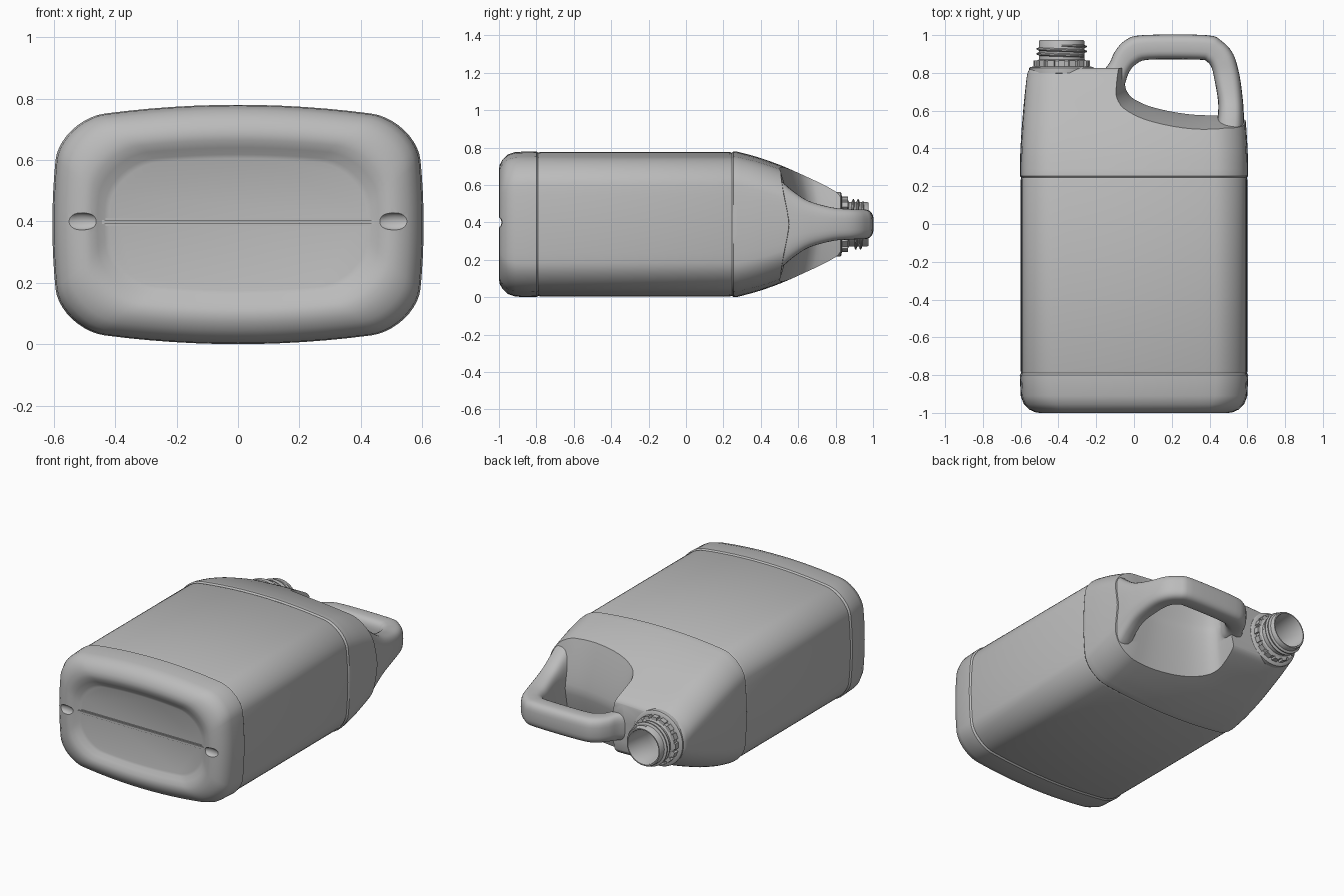
import bpy, bmesh, math
from mathutils import Vector, Matrix

if "Cube" in bpy.data.objects:
    bpy.data.objects.remove(bpy.data.objects["Cube"])

MID = 0.39                      # height of the mould seam plane
NECK = Vector((-0.383, 0, MID))  # neck axis runs along y

plastic = bpy.data.materials.new("grey plastic")
plastic.use_nodes = True
plastic.diffuse_color = (0.5, 0.5, 0.5, 1)
plastic.node_tree.nodes["Principled BSDF"].inputs["Base Color"].default_value = (0.5, 0.5, 0.5, 1)


def make_object(name, bm):
    bmesh.ops.recalc_face_normals(bm, faces=bm.faces)
    mesh = bpy.data.meshes.new(name)
    bm.to_mesh(mesh)
    bm.free()
    mesh.materials.append(plastic)
    ob = bpy.data.objects.new(name, mesh)
    bpy.context.collection.objects.link(ob)
    return ob


def loft(name, rings, closed=False):
    """Skin a list of point rings, capping both ends unless closed."""
    bm = bmesh.new()
    loops = [[bm.verts.new(p) for p in ring] for ring in rings]
    pairs = list(zip(loops, loops[1:]))
    if closed:
        pairs.append((loops[-1], loops[0]))
    for one, two in pairs:
        n = len(one)
        for i in range(n):
            j = (i + 1) % n
            bm.faces.new((one[i], one[j], two[j], two[i]))
    if not closed:
        bm.faces.new(loops[0])
        bm.faces.new(loops[-1])
    return make_object(name, bm)


def smooth(rows, steps):
    """Catmull-Rom interpolation of equal-length rows."""
    out = []
    for i in range(len(rows) - 1):
        p, q, r, s = (Vector(rows[min(max(i + k, 0), len(rows) - 1)]) for k in (-1, 0, 1, 2))
        for k in range(steps):
            t = k / steps
            out.append(q + (r - p) * t / 2 + (p * 2 - q * 5 + r * 4 - s) * t * t / 2
                       + (q * 3 - p - r * 3 + s) * t ** 3 / 2)
    return out + [Vector(rows[-1])]


def boolean(target, tool, operation):
    mod = target.modifiers.new("cut", "BOOLEAN")
    mod.object, mod.operation, mod.solver = tool, operation, "EXACT"
    bpy.context.view_layer.objects.active = target
    bpy.ops.object.modifier_apply(modifier=mod.name)
    bpy.data.objects.remove(tool)


def shade(ob, angle):
    bpy.ops.object.select_all(action="DESELECT")
    ob.select_set(True)
    bpy.context.view_layer.objects.active = ob
    bpy.ops.object.shade_smooth_by_angle(angle=math.radians(angle))


def body_ring(y, a, b):
    """Rounded rectangle with gently bulging sides."""
    r = min(0.15, b * 0.8)
    pts = []
    for k, (sx, sz) in enumerate(((1, 1), (-1, 1), (-1, -1), (1, -1))):
        for i in range(11):
            t = math.pi / 2 * (k + i / 10)
            pts.append((sx * (a - r) + r * math.cos(t), sz * (b - r) + r * math.sin(t)))
        if k % 2 == 0:
            pts += [(sx * (a - r) * (1 - i / 6), sz * b) for i in range(1, 12)]
        else:
            pts += [(sx * a, sz * (b - r) * (1 - i / 4)) for i in range(1, 8)]
    return [(x * (1 - 0.045 * (z / b) ** 2), y, MID + z * (1 - 0.13 * (x / a) ** 2)) for x, z in pts]


# Body: recessed base, base band, straight wall, ridge, tapering shoulder
base = [(-.965, .42, .215), (-.97, .435, .228), (-.985, .458, .25), (-.997, .48, .275),
        (-1, .5, .295), (-.996, .525, .318), (-.982, .555, .345), (-.955, .583, .372),
        (-.91, .6, .387), (-.8, .605, .39), (-.79, .598, .383), (-.78, .6, .386),
        (.235, .6, .386), (.245, .597, .382), (.255, .604, .39)]
shoulder = [(.275, .604, .388), (.38, .602, .36), (.5, .595, .318), (.62, .585, .266),
            (.72, .575, .22), (.79, .566, .182), (.815, .556, .163), (.825, .54, .148)]
body = loft("bottle_body", [body_ring(*row) for row in base + smooth(shoulder, 4)])

# Scoop around the handle, widening away from the seam plane
edge = smooth([(-.05, 1.1), (-.05, .78), (-.03, .69), (.04, .64), (.15, .605),
               (.3, .58), (.45, .575), (.8, .575), (.8, 1.1)], 4)
scoop_rings = []
for i in range(-14, 15):
    d = i * 0.03
    s = 1 + 0.2 * (abs(d) / 0.3) ** 1.3
    scoop_rings.append([(.3 + (p.x - .3) * s, .95 + (p.y - .95) * s, MID + d) for p in edge])
boolean(body, loft("scoop_cutter", scoop_rings), "DIFFERENCE")

# Handle: outer x, y / inner x, y / half width, flaring into the shoulder
spine = [(.585, .4, .42, .4, .27), (.584, .5, .43, .5, .235), (.582, .57, .443, .57, .18),
         (.576, .66, .445, .65, .125), (.558, .79, .425, .77, .09), (.525, .9, .41, .83, .082),
         (.465, .968, .385, .86, .08), (.38, 1, .34, .87, .08), (.05, 1, .08, .87, .08),
         (-.045, .973, .01, .845, .08), (-.1, .915, -.025, .805, .08),
         (-.135, .845, -.045, .75, .088), (-.21, .76, -.07, .66, .1)]
handle_rings = []
for ox, oy, ix, iy, hz in smooth(spine, 4):
    ring = []
    for k in range(32):
        c, s = math.cos(k * math.pi / 16), math.sin(k * math.pi / 16)
        u = 0.5 + 0.5 * math.copysign(abs(c) ** 0.65, c)
        w = math.copysign(abs(s) ** 0.65, s)
        ring.append((ix + (ox - ix) * u, iy + (oy - iy) * u, MID + hz * w))
    handle_rings.append(ring)
boolean(body, loft("handle", handle_rings), "UNION")


def neck_ring(r, y, n=48):
    return [(NECK.x + r * math.cos(k * math.tau / n), y, MID + r * math.sin(k * math.tau / n))
            for k in range(n)]


# Bore through the shoulder and seam notches in the base
boolean(body, loft("bore_cutter", [neck_ring(.108, .5), neck_ring(.108, .9)]), "DIFFERENCE")
for side in (-1, 1):
    bm = bmesh.new()
    shape = Matrix.Translation((side * .51, -1, MID + .01)) @ Matrix.Diagonal((.06, .022, .028, 1))
    bmesh.ops.create_uvsphere(bm, u_segments=24, v_segments=12, radius=1, matrix=shape)
    boolean(body, make_object("notch_cutter", bm), "DIFFERENCE")
shade(body, 35)

# Pinched seam across the base
bm = bmesh.new()
bmesh.ops.create_cube(bm, size=1, matrix=Matrix.Translation((0, -.963, MID + .008))
                      @ Matrix.Diagonal((.92, .024, .026, 1)))
bmesh.ops.bevel(bm, geom=bm.edges[:], offset=.006, segments=2, affect="EDGES")
shade(make_object("base_seam", bm), 40)

# Neck: hollow turned tube with foot flange and collar
profile = [(.108, .78), (.172, .8), (.172, .826), (.164, .832), (.138, .834), (.138, .862),
           (.128, .866), (.12, .872), (.12, .968), (.115, .975), (.108, .975), (.104, .968)]
shade(loft("neck", [neck_ring(r, y) for r, y in profile], closed=True), 40)

# Ratchet lugs around the collar
bm = bmesh.new()
for k in range(16):
    place = (Matrix.Translation(NECK + Vector((0, .849, 0))) @ Matrix.Rotation(k * math.tau / 16, 4, "Y")
             @ Matrix.Translation((.139, 0, 0)) @ Matrix.Diagonal((.02, .034, .036, 1)))
    bmesh.ops.create_cube(bm, size=1, matrix=place)
make_object("collar_lugs", bm)

# Screw thread: tapered triangular helix
thread_rings = []
for k in range(97):
    t = k / 96
    angle = t * 2.25 * math.tau
    y = .888 + .058 * t
    grow = .014 * min(1, 8 * t + .1, 8 * (1 - t) + .1)
    thread_rings.append([(NECK.x + r * math.cos(angle), y + dy, MID + r * math.sin(angle))
                         for r, dy in ((.117, -.01), (.12 + grow, -.003), (.12 + grow, .003), (.117, .01))])
shade(loft("screw_thread", thread_rings), 30)
